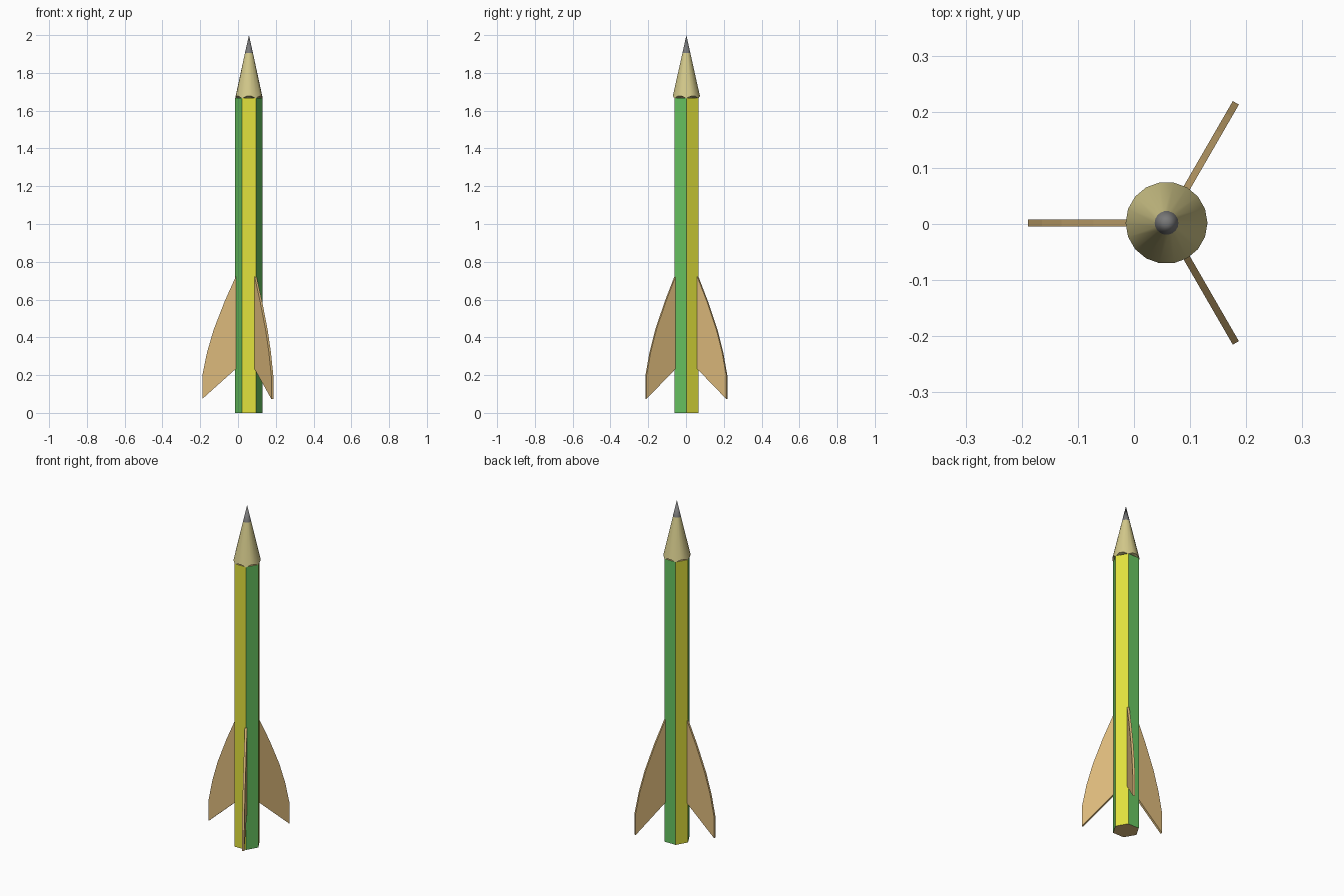
import bpy, bmesh, math
from mathutils import Matrix, Vector

if "Cube" in bpy.data.objects:
    bpy.data.objects.remove(bpy.data.objects["Cube"])

CX, CY = 0.058, 0.002      # pencil axis
R = 0.073                  # hexagon corner radius


def material(name, rgb):
    m = bpy.data.materials.new(name)
    m.diffuse_color = (*rgb, 1)
    m.use_nodes = True
    m.node_tree.nodes["Principled BSDF"].inputs["Base Color"].default_value = m.diffuse_color
    return m


YELLOW = material("yellow paint", (0.76, 0.76, 0.047))
GREEN = material("green paint", (0.14, 0.56, 0.12))
WOOD = material("pale wood", (0.66, 0.59, 0.26))
FIN = material("fin wood", (0.72, 0.49, 0.20))
LEAD = material("grey lead", (0.19, 0.19, 0.19))


def finish(name, bm, mats, smooth=False):
    bmesh.ops.recalc_face_normals(bm, faces=bm.faces)
    me = bpy.data.meshes.new(name)
    bm.to_mesh(me)
    bm.free()
    for m in mats:
        me.materials.append(m)
    ob = bpy.data.objects.new(name, me)
    ob.location = (CX, CY, 0)
    bpy.context.collection.objects.link(ob)
    if smooth:
        bpy.context.view_layer.objects.active = ob
        ob.select_set(True)
        bpy.ops.object.shade_smooth_by_angle(angle=math.radians(40))
        ob.select_set(False)
    return ob


def ring(bm, r, n, zfun):
    return [bm.verts.new((r * math.cos(i * math.tau / n), r * math.sin(i * math.tau / n), zfun(i)))
            for i in range(n)]


def bridge(bm, a, b):
    n = len(a)
    return [bm.faces.new((a[i], a[(i + 1) % n], b[(i + 1) % n], b[i])) for i in range(n)]


def fan(bm, a, z):
    c = bm.verts.new((0, 0, z))
    for i in range(len(a)):
        bm.faces.new((a[i], a[(i + 1) % len(a)], c))


# Hexagonal body with alternating painted sides and a bare wooden end
bm = bmesh.new()
low = ring(bm, R, 6, lambda i: 0)
high = ring(bm, R, 6, lambda i: 1.667)
for i, f in enumerate(bridge(bm, low, high)):
    f.material_index = i % 2          # side 0 faces 30 degrees
bm.faces.new(low).material_index = 2
bm.faces.new(high).material_index = 2
finish("pencil_body", bm, [YELLOW, GREEN, FIN])

# Sharpened wooden cone, its rim dipping at the six corners
N = 18
bm = bmesh.new()
rim = ring(bm, R, N, lambda i: 1.665 if i % 3 == 0 else 1.677)
neck = ring(bm, 0.0212, N, lambda i: 1.905)
bridge(bm, rim, neck)
bm.faces.new(neck)
fan(bm, rim, 1.665)
finish("sharpened_wood", bm, [WOOD], True)

# Lead point
bm = bmesh.new()
base = ring(bm, 0.0212, N, lambda i: 1.905)
fan(bm, base, 2.0)
bm.faces.new(base)
finish("lead_tip", bm, [LEAD], True)

# Three swept fins on alternate corners: (radius, height) outline
OUTLINE = [(0.06, 0.742), (0.073, 0.715), (0.130, 0.587), (0.187, 0.44), (0.222, 0.32),
           (0.247, 0.197), (0.247, 0.074), (0.073, 0.23), (0.06, 0.242)]
THICK = 0.0125
for k, ang in enumerate((60, 180, 300)):
    bm = bmesh.new()
    face = bm.faces.new([bm.verts.new((r, -THICK / 2, z)) for r, z in OUTLINE])
    ext = bmesh.ops.extrude_face_region(bm, geom=[face], use_keep_orig=True)
    bmesh.ops.translate(bm, vec=Vector((0, THICK, 0)),
                        verts=[g for g in ext["geom"] if isinstance(g, bmesh.types.BMVert)])
    bmesh.ops.rotate(bm, verts=bm.verts, cent=(0, 0, 0),
                     matrix=Matrix.Rotation(math.radians(ang), 3, 'Z'))
    finish("fin_%d" % (k + 1), bm, [FIN])
